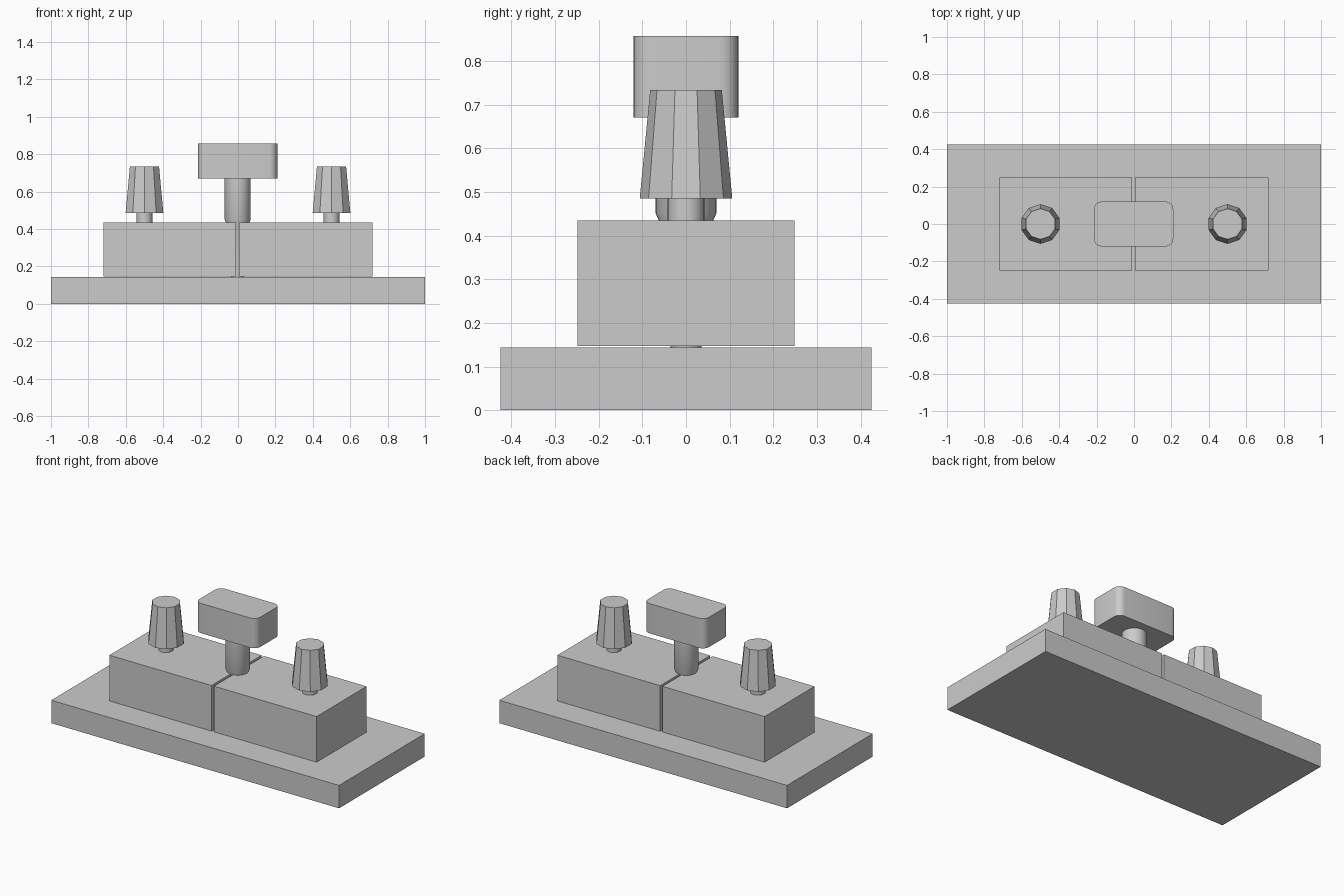
import bpy, bmesh, math

if "Cube" in bpy.data.objects:
    bpy.data.objects.remove(bpy.data.objects["Cube"])

PLUG_X = -0.002


def finish(bm, name, smooth=False):
    bmesh.ops.recalc_face_normals(bm, faces=bm.faces[:])
    mesh = bpy.data.meshes.new(name)
    bm.to_mesh(mesh)
    bm.free()
    ob = bpy.data.objects.new(name, mesh)
    bpy.context.collection.objects.link(ob)
    if smooth:
        bpy.ops.object.select_all(action='DESELECT')
        ob.select_set(True)
        bpy.context.view_layer.objects.active = ob
        bpy.ops.object.shade_smooth_by_angle(angle=math.radians(30))
    return ob


def box(name, lo, hi, corner=0):
    bm = bmesh.new()
    bmesh.ops.create_cube(bm, size=1)
    for v in bm.verts:
        v.co = [(a + b) / 2 + c * (b - a) for a, b, c in zip(lo, hi, v.co)]
    if corner:
        upright = [e for e in bm.edges
                   if abs(e.verts[0].co.z - e.verts[1].co.z) > 0.01]
        bmesh.ops.bevel(bm, geom=upright, offset=corner, segments=6,
                        profile=0.5, affect='EDGES')
    return finish(bm, name, corner > 0)


def turned(name, x, profile, sides, smooth=False):
    # Rings of (radius, z), with a vertex pointing along +y
    bm = bmesh.new()
    rings = []
    for r, z in profile:
        angles = [math.pi / 2 + i * math.tau / sides for i in range(sides)]
        rings.append([bm.verts.new((x + r * math.cos(a), r * math.sin(a), z))
                      for a in angles])
    for low, high in zip(rings, rings[1:]):
        for i in range(sides):
            j = (i + 1) % sides
            bm.faces.new((low[i], low[j], high[j], high[i]))
    bm.faces.new(rings[0][::-1])
    bm.faces.new(rings[-1])
    return finish(bm, name, smooth)


# Base slab
box("base", (-1, -0.425, 0), (1, 0.425, 0.144))

# Two contact blocks separated by a narrow slit, just clear of the base
box("left_block", (-0.72, -0.248, 0.147), (-0.010, 0.248, 0.434))
box("right_block", (0.006, -0.248, 0.147), (0.72, 0.248, 0.434))

# Terminal posts: round neck and ten-sided tapered knob
for side, x in (("left", -0.5), ("right", 0.5)):
    turned(side + "_terminal_neck", x, [(0.042, 0.43), (0.042, 0.49)], 32, True)
    turned(side + "_terminal_knob", x, [(0.106, 0.485), (0.082, 0.734)], 10)

# Plug: tapered pin, stem and rounded handle
turned("plug_stem", PLUG_X,
       [(0.035, 0.144), (0.062, 0.434), (0.070, 0.452), (0.070, 0.675)], 32, True)
box("plug_handle", (PLUG_X - 0.212, -0.12, 0.67),
    (PLUG_X + 0.212, 0.12, 0.857), 0.042)
